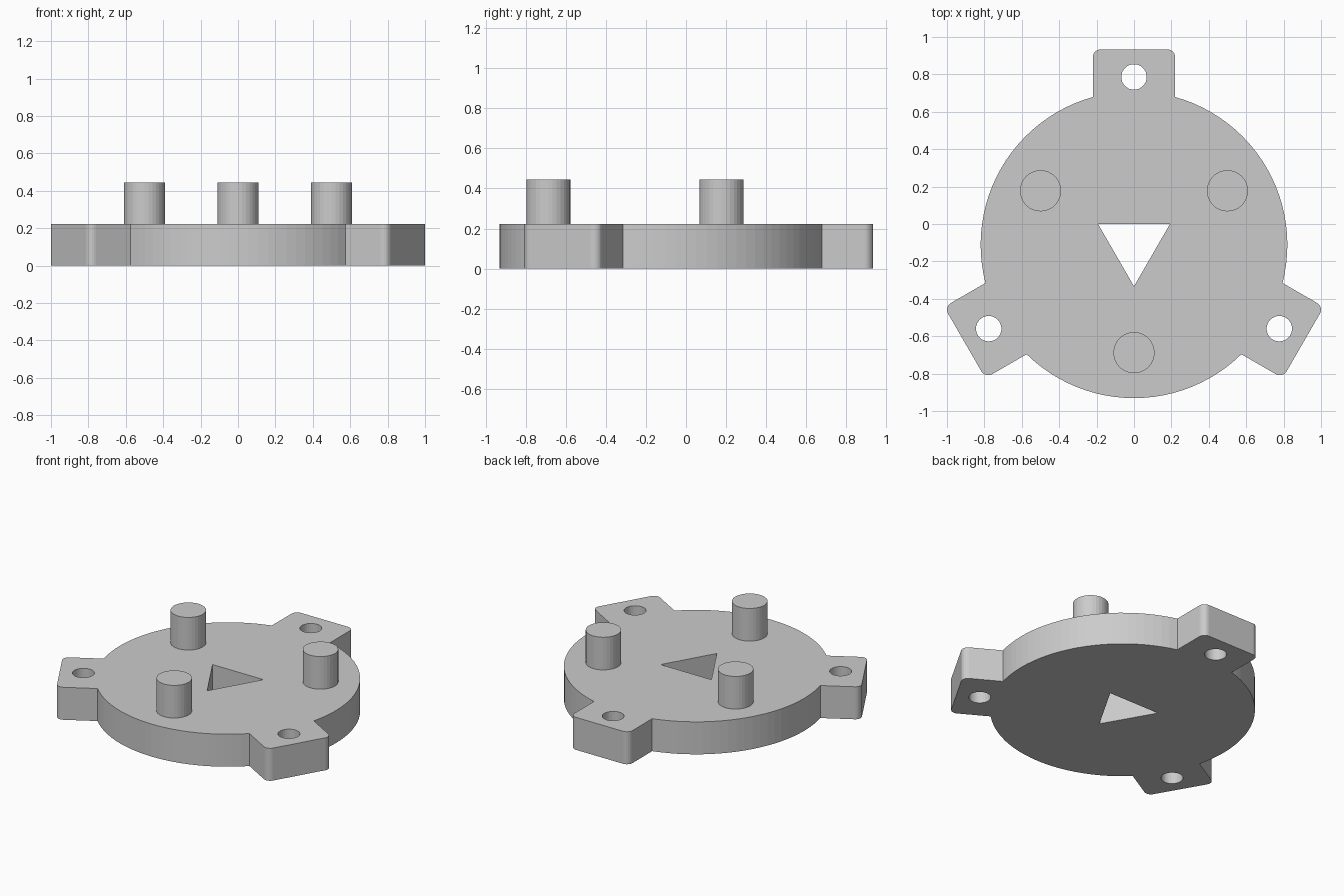
import bpy, bmesh
from math import sin, cos, asin, pi, radians, sqrt

if "Cube" in bpy.data.objects:
    bpy.data.objects.remove(bpy.data.objects["Cube"])

CY = -0.111          # disc centre
R, H = 0.82, 0.222   # disc radius, plate thickness
W, TIP, FIL = 0.22, 1.045, 0.042   # tab half width, tab reach, corner radius


def polar(r, a):
    return (r * cos(a), r * sin(a))


def circle(r, n, c=(0, 0)):
    return [(c[0] + r * cos(2 * pi * i / n), c[1] + r * sin(2 * pi * i / n)) for i in range(n)]


def outline():
    pts = []
    half = asin(W / R)
    for k in range(3):
        a = pi / 2 + k * 2 * pi / 3
        # tab drawn along local +u, then turned to its angle
        tab = [(sqrt(R * R - W * W), -W)]
        for s in (-1, 1):
            for i in range(7):
                t = (i / 6) * pi / 2 + (-pi / 2 if s < 0 else 0)
                tab.append((TIP - FIL + FIL * cos(t), s * (W - FIL) + FIL * sin(t)))
        pts += [(u * cos(a) - v * sin(a), u * sin(a) + v * cos(a)) for u, v in tab]
        # rim arc to the next tab
        span = 2 * pi / 3 - 2 * half
        pts += [polar(R, a + half + span * i / 24) for i in range(24)]
    return pts


# plate: flat filled outline with three bolt holes and a triangular window
loops = [outline(), [polar(0.222, -pi / 2 + k * 2 * pi / 3) for k in range(3)]]
loops += [circle(0.068, 32, polar(0.897, pi / 2 + k * 2 * pi / 3)) for k in range(3)]
curve = bpy.data.curves.new("plate", 'CURVE')
curve.dimensions = '2D'
curve.fill_mode = 'BOTH'
curve.extrude = H / 2
for loop in loops:
    sp = curve.splines.new('POLY')
    sp.points.add(len(loop) - 1)
    for p, (x, y) in zip(sp.points, loop):
        p.co = (x, y + CY, 0, 1)
    sp.use_cyclic_u = True
plate = bpy.data.objects.new("plate", curve)
bpy.context.collection.objects.link(plate)
plate.location.z = H / 2
bpy.context.view_layer.objects.active = plate
plate.select_set(True)
bpy.ops.object.convert(target='MESH')
plate = bpy.context.object
bm = bmesh.new()
bm.from_mesh(plate.data)
bmesh.ops.remove_doubles(bm, verts=bm.verts, dist=0.0005)
bmesh.ops.recalc_face_normals(bm, faces=bm.faces)
for f in bm.faces:
    f.smooth = False
bm.to_mesh(plate.data)
bm.free()

# three upright pegs between the tabs
for k in range(3):
    x, y = polar(0.577, -pi / 2 + k * 2 * pi / 3)
    bpy.ops.mesh.primitive_cylinder_add(vertices=32, radius=0.11, depth=0.233,
                                        location=(x, y + CY, 0.445 - 0.1165))
    bpy.context.object.name = f"peg_{k + 1}"
